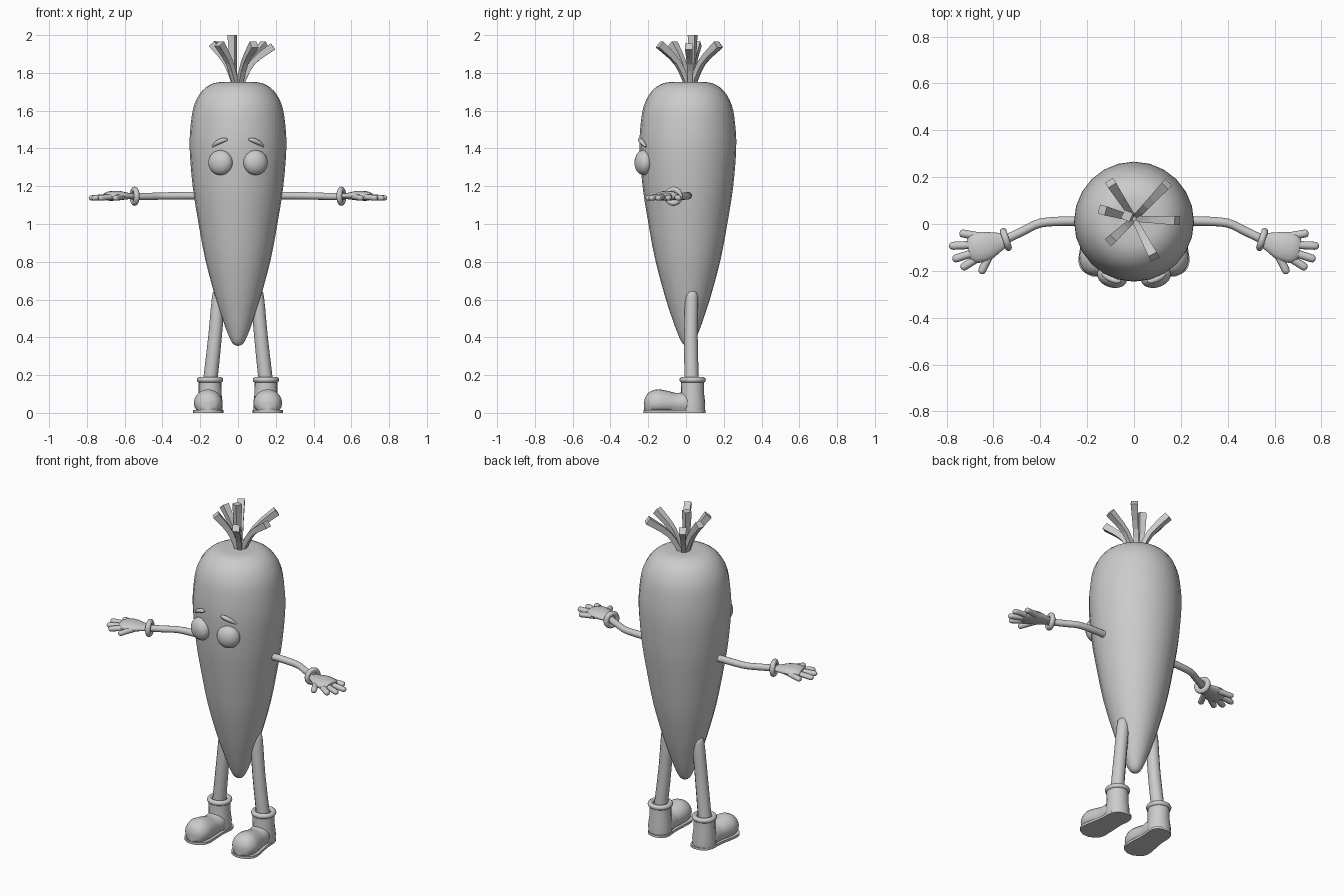
import bpy, bmesh, math
from mathutils import Vector, Matrix

if "Cube" in bpy.data.objects:
    bpy.data.objects.remove(bpy.data.objects["Cube"], do_unlink=True)

grey = bpy.data.materials.new("plain grey")
grey.use_nodes = True
COLOR = (0.6, 0.6, 0.6, 1)
grey.diffuse_color = COLOR
grey.node_tree.nodes["Principled BSDF"].inputs["Base Color"].default_value = COLOR


def finish(name, bm, smooth=True):
    bmesh.ops.recalc_face_normals(bm, faces=bm.faces)
    mesh = bpy.data.meshes.new(name)
    bm.to_mesh(mesh)
    bm.free()
    mesh.materials.append(grey)
    ob = bpy.data.objects.new(name, mesh)
    bpy.context.collection.objects.link(ob)
    if smooth:
        bpy.ops.object.select_all(action='DESELECT')
        ob.select_set(True)
        bpy.context.view_layer.objects.active = ob
        bpy.ops.object.shade_smooth_by_angle(angle=math.radians(50))
    return ob


def loft(bm, rings):
    """Skin a list of equally long point rings and cap both ends."""
    vs = [[bm.verts.new(p) for p in r] for r in rings]
    n = len(vs[0])
    for a, b in zip(vs, vs[1:]):
        for i in range(n):
            j = (i + 1) % n
            bm.faces.new((a[i], a[j], b[j], b[i]))
    bm.faces.new(vs[0])
    bm.faces.new(vs[-1])


def curve(pts, steps):
    """Catmull-Rom resampling of tuples of any length."""
    ext = [pts[0]] + list(pts) + [pts[-1]]
    out = []
    for a, b, c, d in zip(ext, ext[1:], ext[2:], ext[3:]):
        for k in range(steps):
            t = k / steps
            out.append(tuple(0.5 * (2 * q + (r - p) * t + (2 * p - 5 * q + 4 * r - s) * t * t
                             + (3 * q - p - 3 * r + s) * t ** 3)
                             for p, q, r, s in zip(a, b, c, d)))
    return out + [tuple(pts[-1])]


def tube(bm, pts, sides=12, steps=3, flat=1.0, up=(0, 0, 1), turn=0.0):
    """Tube through (x, y, z, radius) points; flat squashes it along up."""
    pts = curve(pts, steps)
    pos = [Vector(p[:3]) for p in pts]
    rings = []
    for i, p in enumerate(pos):
        d = (pos[min(i + 1, len(pos) - 1)] - pos[max(i - 1, 0)]).normalized()
        side = d.cross(Vector(up)).normalized()
        top = side.cross(d)
        ring = []
        for k in range(sides):
            a = turn + k * math.tau / sides
            ring.append(p + pts[i][3] * (side * math.cos(a) + top * flat * math.sin(a)))
        rings.append(ring)
    loft(bm, rings)


def ball(bm, center, radii, rot=Matrix()):
    m = Matrix.Translation(center) @ rot @ Matrix.Diagonal((*radii, 1))
    bmesh.ops.create_uvsphere(bm, u_segments=24, v_segments=16, radius=1, matrix=m)


def torus(bm, center, axis, big, small):
    rot = Vector(axis).to_track_quat('Z', 'Y')
    grid = []
    for i in range(24):
        a = i * math.tau / 24
        row = []
        for j in range(10):
            b = j * math.tau / 10
            r = big + small * math.cos(b)
            row.append(bm.verts.new(Vector(center) + rot @ Vector(
                (r * math.cos(a), r * math.sin(a), small * math.sin(b)))))
        grid.append(row)
    for i in range(24):
        for j in range(10):
            n, m = grid[(i + 1) % 24], (j + 1) % 10
            bm.faces.new((grid[i][j], n[j], n[m], grid[i][m]))


# Root-shaped body, turned from a radius and height profile
profile = [(.004, .355), (.03, .37), (.058, .43), (.09, .52), (.125, .63), (.175, .82),
           (.212, 1.02), (.24, 1.2), (.256, 1.4), (.25, 1.53), (.232, 1.63),
           (.19, 1.705), (.13, 1.745), (.06, 1.752), (.006, 1.75)]
bm = bmesh.new()
loft(bm, [[(r * math.cos(a), .01 + r * math.sin(a), z)
           for a in [k * math.tau / 24 for k in range(24)]]
          for r, z in curve(profile, 3)])
finish("carrot_body", bm)

# Square leaf stalks that flare outward
tips = [(-.10, .175, 1.95), (.14, .17, 1.95), (.185, .015, 1.94), (.085, -.14, 1.95),
        (-.10, -.07, 1.955), (-.135, .06, 1.955), (-.03, .035, 2.0)]
root = Vector((0, .022, 1.74))
for n, tip in enumerate(tips):
    tip = Vector(tip)
    out = (tip - root) * Vector((1, 1, 0))
    start = root + out.normalized() * .018
    mid = start + out * .32 + Vector((0, 0, .115))
    bm = bmesh.new()
    tube(bm, [(*start, .018), (*mid, .021), (*tip, .028)], sides=4, steps=3,
         up=out.normalized(), turn=math.pi / 4)
    finish(f"leaf_{n + 1}", bm, smooth=False)

for s, label in ((1, "left"), (-1, "right")):
    # Eye and eyebrow
    bm = bmesh.new()
    ball(bm, (s * .093, -.225, 1.325), (.066, .046, .066), Matrix.Rotation(s * .3, 4, 'Z'))
    finish(label + "_eye", bm)
    bm = bmesh.new()
    tube(bm, [(s * .055, -.243, 1.447, .005), (s * .075, -.243, 1.445, .012),
              (s * .11, -.23, 1.43, .012), (s * .136, -.213, 1.41, .005)],
         sides=10, up=(0, -1, 0))
    finish(label + "_eyebrow", bm)

    # Arm with a bent elbow
    bm = bmesh.new()
    tube(bm, [(s * .2, .012, 1.15, .02), (s * .3, .012, 1.15, .02), (s * .4, .004, 1.148, .019),
              (s * .47, -.028, 1.146, .019), (s * .56, -.072, 1.145, .019)])
    finish(label + "_arm", bm)

    # Gloved hand: cuff, palm and five digits
    bm = bmesh.new()
    torus(bm, (s * .547, -.066, 1.147), (s * .93, -.3, 0), .036, .015)
    finish(label + "_glove_cuff", bm)
    bm = bmesh.new()
    tube(bm, [(s * .54, -.065, 1.147, .026), (s * .58, -.077, 1.148, .042),
              (s * .63, -.093, 1.15, .062), (s * .68, -.105, 1.148, .063),
              (s * .705, -.11, 1.146, .045)], sides=16, flat=.4)
    finish(label + "_palm", bm)
    digits = [((.65, -.055), (.745, -.038)), ((.67, -.088), (.79, -.094)),
              ((.67, -.118), (.775, -.152)), ((.66, -.14), (.738, -.19)),
              ((.61, -.12), (.655, -.212))]
    for k, (a, b) in enumerate(digits):
        a, b = Vector(a), Vector(b)
        bm = bmesh.new()
        tube(bm, [(s * p.x, p.y, 1.145 - .008 * t, r) for t, r in
                  ((0, .018), (.5, .017), (.85, .017), (.96, .012), (1, .003))
                  for p in [a.lerp(b, t)]], sides=10, steps=2, flat=.9)
        finish(f"{label}_digit_{k + 1}", bm)

    # Leg
    bm = bmesh.new()
    tube(bm, [(s * .1, .03, .658, .004), (s * .102, .03, .645, .022), (s * .104, .03, .61, .034),
              (s * .122, .026, .4, .036), (s * .148, .03, .16, .038)], up=(0, 1, 0))
    finish(label + "_leg", bm)

    # Boot: ankle shaft, foot and rolled cuff
    cx = s * .148
    bm = bmesh.new()
    loft(bm, [[(cx + r * math.cos(a), .035 + r * math.sin(a), z)
               for a in [k * math.tau / 20 for k in range(20)]]
              for r, z in ((.066, .012), (.067, .05), (.061, .1), (.06, .17))])
    finish(label + "_boot_shaft", bm)
    bm = bmesh.new()
    foot = curve([(.06, .05, .085), (.0, .062, .11), (-.05, .064, .105), (-.1, .072, .117),
                  (-.15, .076, .125), (-.19, .064, .112), (-.212, .042, .09),
                  (-.222, .01, .06)], 3)
    rings = []
    for y, w, top in foot:
        ring = []
        for k in range(20):
            a = k * math.tau / 20
            z = .05 + math.sin(a) * (top - .05 if math.sin(a) > 0 else .06)
            ring.append((cx + s * .01 * min(1, -y / .15) + w * math.cos(a), y, max(z, .012)))
        rings.append(ring)
    loft(bm, rings)
    finish(label + "_boot_foot", bm)
    bm = bmesh.new()
    torus(bm, (cx, .035, .175), (0, 0, 1), .055, .015)
    finish(label + "_boot_cuff", bm)

    # Thin sole following the foot outline
    outline = curve([(.104, .015), (.09, .048), (.05, .067), (-.02, .066), (-.1, .075),
                     (-.16, .079), (-.2, .063), (-.225, .02)], 3)
    edge = [(1, y, w) for y, w in outline] + [(-1, y, w) for y, w in reversed(outline)]
    bm = bmesh.new()
    loft(bm, [[(cx + s * .01 * min(1, -y / .15) + e * w, y, z) for e, y, w in edge]
              for z in (0, .014)])
    finish(label + "_sole", bm)
